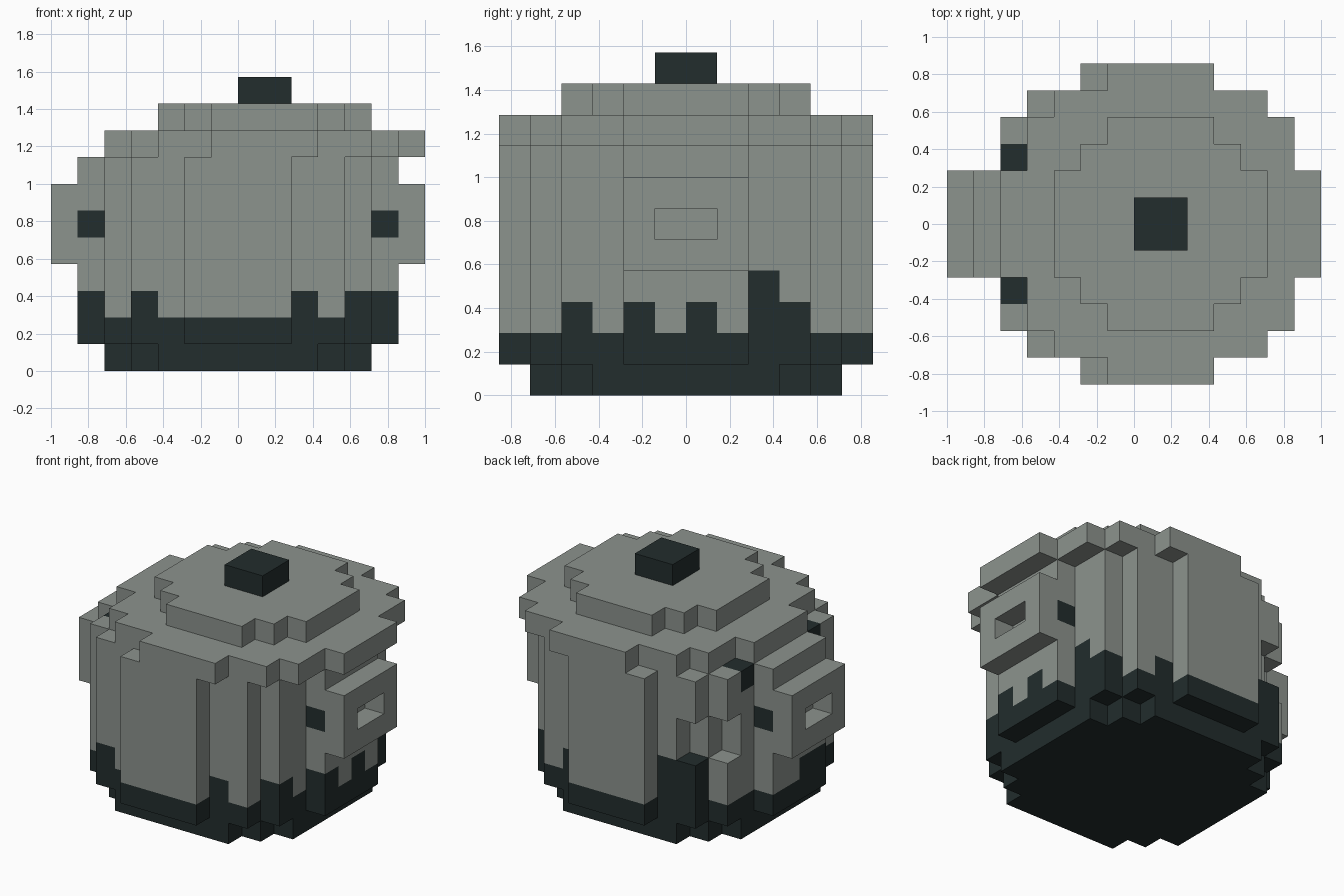
import bpy
import bmesh
from mathutils import Vector

if "Cube" in bpy.data.objects:
    bpy.data.objects.remove(bpy.data.objects["Cube"], do_unlink=True)

U = 1 / 7  # edge length of one block


def make_material(name, color):
    mat = bpy.data.materials.new(name)
    mat.use_nodes = True
    mat.diffuse_color = color
    bsdf = next(n for n in mat.node_tree.nodes if n.type == 'BSDF_PRINCIPLED')
    bsdf.inputs["Base Color"].default_value = color
    bsdf.inputs["Roughness"].default_value = 0.8
    return mat


GREY, DARK = 0, 1
MATERIALS = [make_material("stone_grey", (0.265, 0.292, 0.27, 1)),
             make_material("soot_black", (0.016, 0.026, 0.026, 1))]


def stepped_disc(half_widths, z0, z1, shift=0):
    """Blocks of a stepped round slab; half widths run from the middle row outwards."""
    cells = set()
    for row, half in enumerate(half_widths):
        for y in (row, -1 - row):
            for x in range(shift - half, shift + half):
                cells.update((x, y, z) for z in range(z0, z1))
    return cells


def box(x0, x1, y0, y1, z0, z1):
    return {(x, y, z) for x in range(x0, x1) for y in range(y0, y1) for z in range(z0, z1)}


def build_part(name, cells, paint):
    """Skin the blocks with outer faces only, painted by a rule on block and direction."""
    bm = bmesh.new()
    for cell in cells:
        for axis in range(3):
            for sign in (-1, 1):
                d = Vector((0, 0, 0))
                d[axis] = sign
                if tuple(int(c + s) for c, s in zip(cell, d)) in cells:
                    continue
                side = Vector((0, 0, 0))
                side[(axis + 1) % 3] = 0.5
                up = d.cross(side)
                mid = Vector(cell) + Vector((0.5, 0.5, 0.5)) + d / 2
                corners = (-side - up, side - up, side + up, up - side)
                face = bm.faces.new([bm.verts.new((mid + c) * U) for c in corners])
                face.material_index = paint(cell, tuple(int(v) for v in d))
    bmesh.ops.remove_doubles(bm, verts=bm.verts, dist=U / 100)
    mesh = bpy.data.meshes.new(name)
    bm.to_mesh(mesh)
    bm.free()
    for mat in MATERIALS:
        mesh.materials.append(mat)
    obj = bpy.data.objects.new(name, mesh)
    bpy.context.collection.objects.link(obj)
    return obj


def all_grey(cell, d):
    return GREY


def all_dark(cell, d):
    return DARK


# Soot line: two blocks high, with taller tongues on some columns
TONGUES = {(-6, -2): 3, (-6, -1): 3, (-4, -5): 3, (2, -5): 3, (4, -4): 3, (5, -2): 3,
           (5, 0): 3, (4, 2): 4, (4, 3): 3, (2, 4): 3, (-4, 4): 4, (-3, 4): 4}


def soot(cell, d):
    x, y, z = cell
    if z < TONGUES.get((x, y), 2):
        return DARK
    # dark rivets beside the handles
    if x in (-6, 5) and z == 5 and d[1]:
        return DARK
    # dark blocks on the exposed rim
    if x == -5 and y in (-3, 2) and z == 7:
        return DARK
    return GREY


# Foot and body, with a chipped notch at the back corner
build_part("pot_foot", stepped_disc((5, 5, 5, 4, 3), 0, 1), all_dark)
notch = box(-4, -3, 4, 5, 4, 6) | box(-5, -4, 3, 4, 4, 6)
build_part("pot_body", stepped_disc((6, 6, 5, 5, 4, 2), 1, 8) - notch, soot)

# Handles with a pierced grip
for name, x in (("left_handle", 6), ("right_handle", -7)):
    grip = box(x, x + 1, -2, 2, 4, 7) - box(x, x + 1, -1, 1, 5, 6)
    build_part(name, grip, all_grey)

# Lid sits one block off centre
build_part("lid_rim", stepped_disc((6, 6, 5, 5, 4, 2), 8, 9, 1), all_grey)
build_part("lid_dome", stepped_disc((4, 4, 3, 2), 9, 10, 1), all_grey)
build_part("lid_knob", box(0, 2, -1, 1, 10, 11), all_dark)
